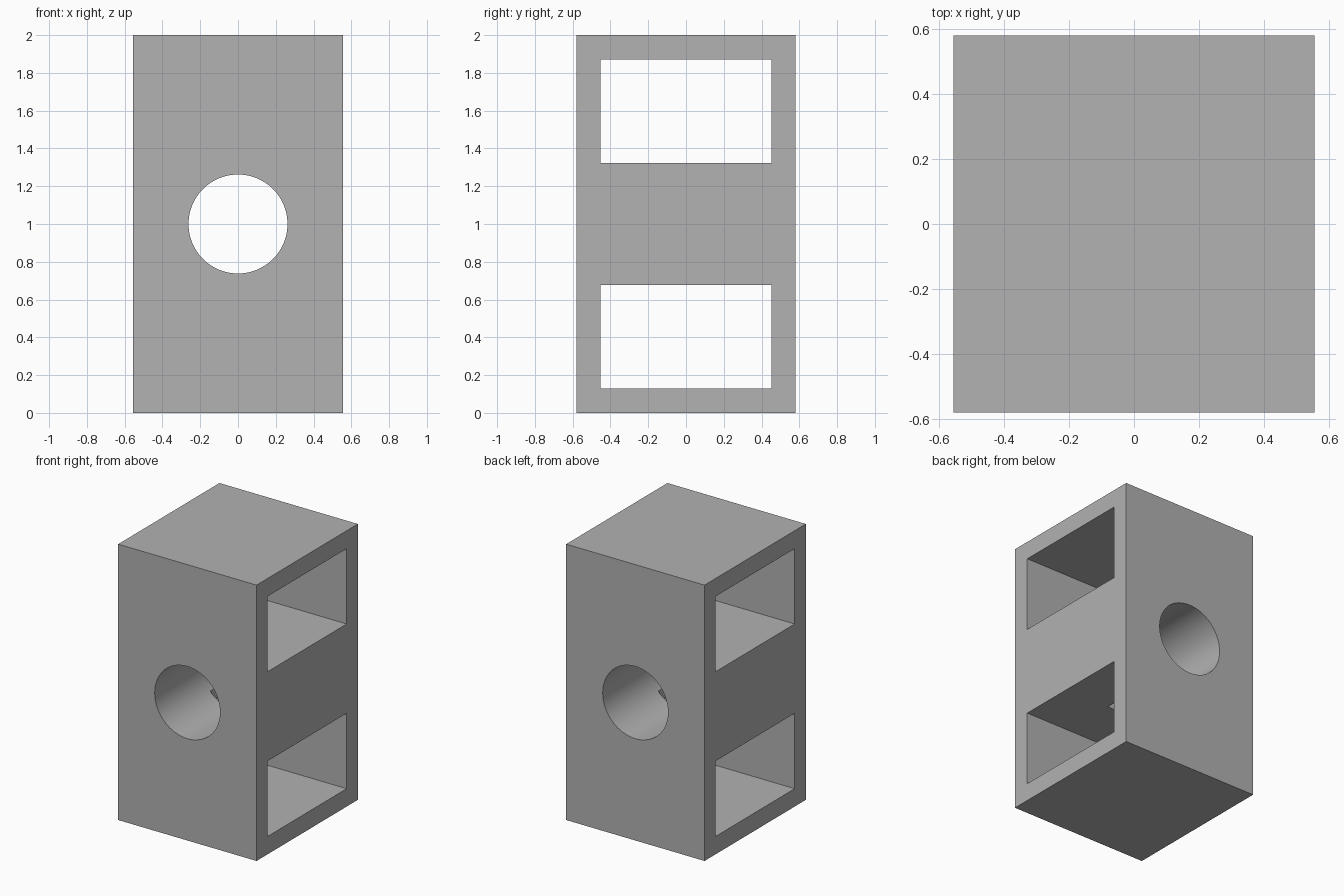
import bpy
from math import pi, radians

default_cube = bpy.data.objects.get("Cube")
if default_cube:
    bpy.data.objects.remove(default_cube, do_unlink=True)

WIDTH, DEPTH, HEIGHT = 1.11, 1.16, 2.0
MID = HEIGHT / 2

grey = bpy.data.materials.new("plain grey")
grey.use_nodes = True
colour = (0.445, 0.445, 0.445, 1)
grey.diffuse_color = colour
grey.node_tree.nodes["Principled BSDF"].inputs["Base Color"].default_value = colour


def box(name, size, z):
    bpy.ops.mesh.primitive_cube_add(size=1, location=(0, 0, z))
    obj = bpy.context.object
    obj.name = name
    obj.scale = size
    bpy.ops.object.transform_apply(location=True, rotation=True, scale=True)
    obj.data.materials.append(grey)
    return obj


def cut(body, cutter):
    cutter.hide_render = True
    mod = body.modifiers.new(cutter.name, "BOOLEAN")
    mod.operation = "DIFFERENCE"
    mod.solver = "EXACT"
    mod.object = cutter
    bpy.context.view_layer.objects.active = body
    bpy.ops.object.modifier_apply(modifier=mod.name)
    bpy.data.objects.remove(cutter, do_unlink=True)


# Solid block
block = box("block", (WIDTH, DEPTH, HEIGHT), MID)

# Rectangular windows running side to side, above and below the bore
for side, label in ((-1, "lower"), (1, "upper")):
    cut(block, box(label + "_window_cutter", (WIDTH * 2, 0.904, 0.546), MID + side * 0.597))

# Round bore running front to back
bpy.ops.mesh.primitive_cylinder_add(vertices=96, radius=0.262, depth=DEPTH * 2,
                                    location=(0, 0, MID), rotation=(pi / 2, 0, 0))
bore = bpy.context.object
bore.name = "bore_cutter"
bore.data.materials.append(grey)
cut(block, bore)

# Narrow slot joining the bore to both windows
cut(block, box("slot_cutter", (0.39, 0.08, 1.0), MID))

# Smooth bore wall with crisp block edges
bpy.ops.object.select_all(action="DESELECT")
block.select_set(True)
bpy.context.view_layer.objects.active = block
bpy.ops.object.shade_smooth_by_angle(angle=radians(30))
